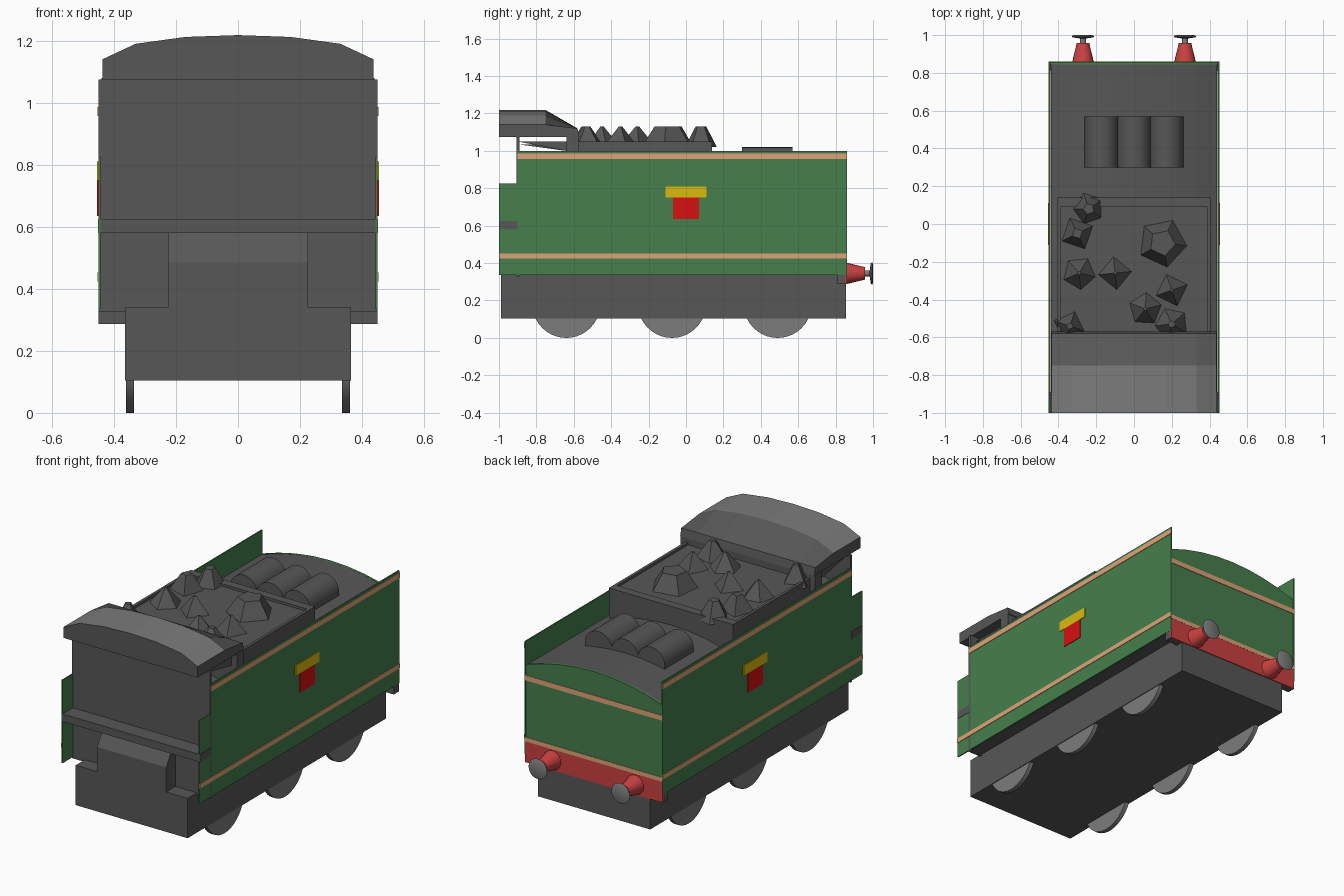
import bpy, bmesh, math, random
from mathutils import Matrix, Vector

if "Cube" in bpy.data.objects:
    bpy.data.objects.remove(bpy.data.objects["Cube"])
random.seed(4)


def material(name, r, g, b):
    m = bpy.data.materials.new(name)
    m.diffuse_color = (r, g, b, 1)
    m.use_nodes = True
    m.node_tree.nodes["Principled BSDF"].inputs["Base Color"].default_value = (r, g, b, 1)
    return m


DARK = material("dark grey", .095, .095, .095)
LIGHT = material("light grey", .2, .2, .2)
GREEN = material("green", .061, .212, .072)
LINE = material("tan lining", .72, .37, .19)
RED = material("badge red", .69, .005, .005)
YELLOW = material("badge yellow", .69, .5, .005)
BUFFER = material("buffer red", .6, .053, .053)


def finish(name, bm, *mats):
    bmesh.ops.recalc_face_normals(bm, faces=bm.faces)
    me = bpy.data.meshes.new(name)
    bm.to_mesh(me)
    bm.free()
    for m in mats:
        me.materials.append(m)
    ob = bpy.data.objects.new(name, me)
    bpy.context.collection.objects.link(ob)
    return ob


def loft(bm, rings):
    """Join closed rings of points and cap both ends."""
    vs = [[bm.verts.new(p) for p in ring] for ring in rings]
    n = len(vs[0])
    sides = []
    for a, b in zip(vs, vs[1:]):
        sides.append([bm.faces.new((a[i], a[(i + 1) % n], b[(i + 1) % n], b[i])) for i in range(n)])
    bm.faces.new(vs[0])
    bm.faces.new(vs[-1])
    return sides


def prism_x(name, outline, x0, x1, mat):
    bm = bmesh.new()
    loft(bm, [[(x, y, z) for y, z in outline] for x in (x0, x1)])
    return finish(name, bm, mat)


def prism_y(name, outline, y0, y1, mat):
    bm = bmesh.new()
    loft(bm, [[(x, y, z) for x, z in outline] for y in (y0, y1)])
    return finish(name, bm, mat)


def box(name, x0, x1, y0, y1, z0, z1, mat):
    return prism_x(name, [(y0, z0), (y1, z0), (y1, z1), (y0, z1)], x0, x1, mat)


def lathe_y(name, profile, x, z, mat, n=20):
    """Round part along y from (y, radius) pairs."""
    bm = bmesh.new()
    ang = [2 * math.pi * i / n for i in range(n)]
    loft(bm, [[(x + r * math.cos(a), y, z + r * math.sin(a)) for a in ang] for y, r in profile])
    ob = finish(name, bm, mat)
    smooth(ob)
    return ob


def smooth(ob):
    bpy.ops.object.select_all(action='DESELECT')
    ob.select_set(True)
    bpy.context.view_layer.objects.active = ob
    bpy.ops.object.shade_smooth_by_angle(angle=math.radians(35))


# Arched section shared by the deck and the back plate
def arched(w, low):
    top = [(w * t / 4, .86 + .08 * (1 - (t / 4) ** 2)) for t in range(4, -5, -1)]
    return [(-w, low), (w, low)] + top


# Chassis and body core
box("chassis", -.365, .365, -.99, .855, .105, .34, DARK)
prism_y("body_core", arched(.44, .335), -.89, .845, DARK)
prism_y("back_plate", arched(.449, .42), .845, .858, GREEN)
box("back_upper_line", -.449, .449, .857, .861, .77, .80, LINE)
box("back_lower_line", -.449, .449, .857, .861, .41, .435, LINE)

# Buffer beam
box("beam_block", -.449, .449, .81, .852, .287, .36, DARK)
box("buffer_beam", -.449, .449, .852, .86, .287, .41, BUFFER)

# Parts repeated on both sides
side_outline = [(-1, .335), (.86, .335), (.86, 1), (-.9, 1), (-.9, .825), (-1, .825)]
for s, side in ((1, "left"), (-1, "right")):
    prism_x(side + "_side_panel", side_outline, s * .443, s * .45, GREEN)
    box(side + "_upper_line", s * .449, s * .453, -.9, .86, .957, .987, LINE)
    box(side + "_lower_line", s * .449, s * .453, -1, .86, .424, .452, LINE)
    box(side + "_badge_bar", s * .449, s * .454, -.11, .11, .75, .81, YELLOW)
    box(side + "_badge_shield", s * .449, s * .454, -.07, .07, .635, .75, RED)
    # Buffer
    lathe_y(side + "_buffer_housing", [(.858, .057), (.958, .033)], s * .27, .345, BUFFER)
    lathe_y(side + "_buffer_head", [(.955, .016), (.982, .016), (.988, .055), (.995, .06), (1, .05)],
            s * .27, .345, LIGHT)
    # Wheels
    for k, y in enumerate((-.64, -.075, .49)):
        bm = bmesh.new()
        bmesh.ops.create_cone(bm, cap_ends=True, segments=40, radius1=.182, radius2=.182, depth=.026,
                              matrix=Matrix.Translation((s * .348, y, .182)) @ Matrix.Rotation(math.pi / 2, 4, 'Y'))
        smooth(finish(f"{side}_wheel_{k + 1}", bm, LIGHT))

# Front wall, shelf and locker
box("front_wall", -.45, .45, -.905, -.89, .327, 1.075, DARK)
box("front_shelf", -.452, .452, -1, -.9, .58, .625, DARK)
prism_x("front_locker", [(-.99, .33), (-.99, .485), (-.93, .58), (-.89, .58), (-.89, .33)], -.225, .225, DARK)

# Cab roof with a sloping rear
half = [(.437, 1.075), (.437, 1.14), (.33, 1.19), (.17, 1.212)]
arch = half + [(0, 1.218)] + [(-x, z) for x, z in reversed(half)]
bm = bmesh.new()
rear = [(x, -.58 + .01 * (z < 1.1), min(z, 1.12)) for x, z in arch]
bands = loft(bm, [[(x, -1, z) for x, z in arch], [(x, -.75, z) for x, z in arch], rear])
for f in bands[0][1:-2]:
    f.material_index = 1
finish("cab_roof", bm, DARK, LIGHT)
box("roof_bulkhead", -.44, .44, -.64, -.575, .85, 1.08, DARK)

# Coal bunker with a low rim around a sunken floor
prism_x("bunker", [(-.9, 1.035), (.13, 1.035), (.13, .86), (-.64, .86), (-.64, 1)], -.39, .39, DARK)
for s, side in ((1, "left"), (-1, "right")):
    prism_x(side + "_bunker_rim", [(-.9, 1.05), (.14, 1.05), (.14, .86), (-.64, .86), (-.64, 1)],
            s * .388, s * .405, DARK)
box("bunker_back_rim", -.4, .4, .09, .14, .86, 1.05, DARK)

# Coal lumps: x, y, base radius, top radius
lumps = [(-.3, -.05, .1, .03), (-.29, -.26, .1, .01), (-.1, -.26, .1, .01), (.15, -.1, .14, .07),
         (.06, -.45, .1, .01), (.2, -.35, .1, .01), (.2, -.53, .1, .02), (-.34, -.54, .09, .02),
         (-.24, .08, .09, .03)]
for k, (x, y, r, top) in enumerate(lumps):
    bm = bmesh.new()
    bmesh.ops.create_cone(bm, cap_ends=True, segments=random.choice((4, 5)), radius1=r, radius2=top, depth=.11,
                          matrix=Matrix.Translation((x, y, 1.075)) @ Matrix.Rotation(random.uniform(0, 1.5), 4, 'Z'))
    finish(f"coal_lump_{k + 1}", bm, DARK)

# Three tanks lying on the rear deck
for k in (-1, 0, 1):
    lathe_y(f"tank_{k + 2}", [(.3, .088), (.57, .088)], k * .173, .932, DARK, 24)
